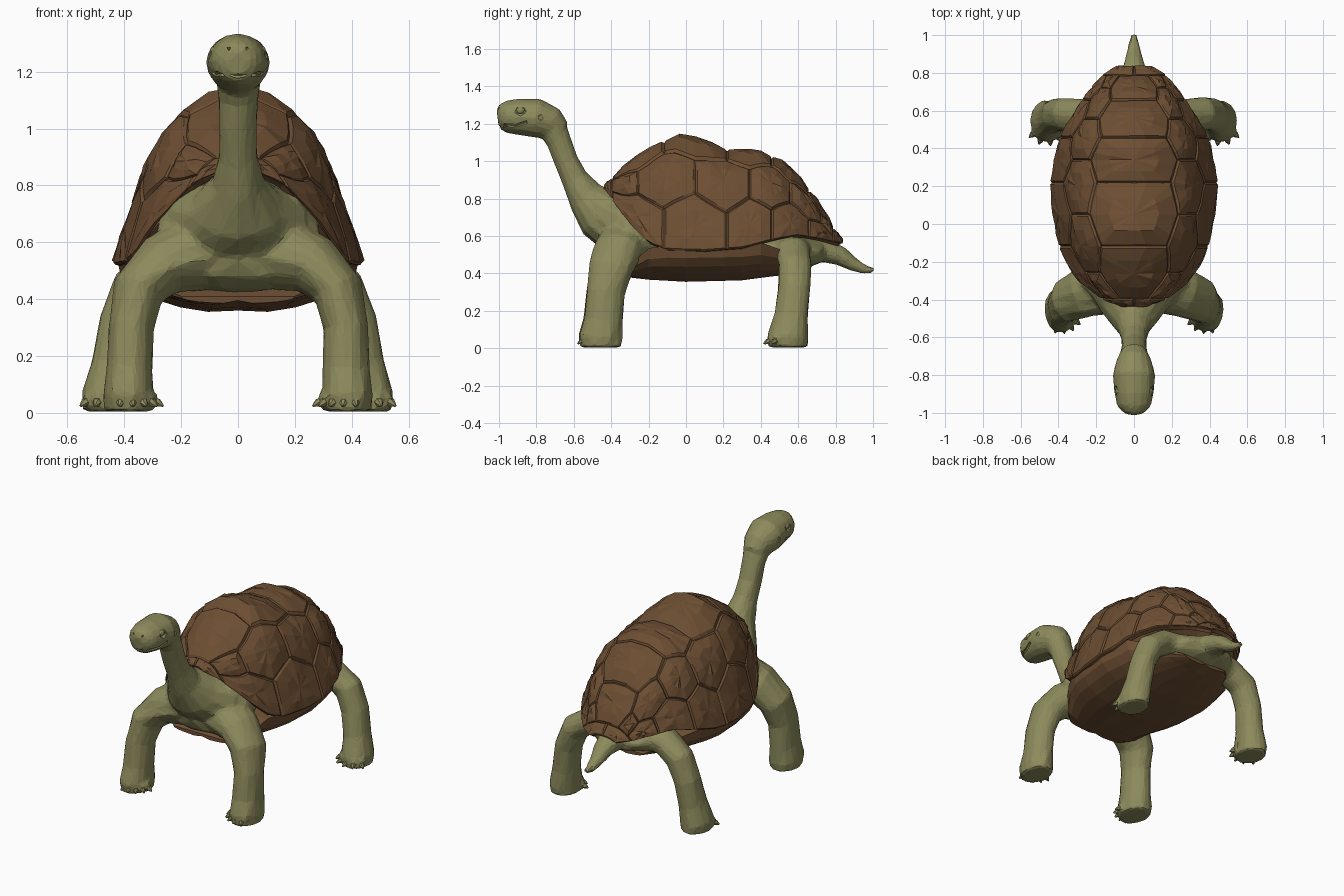
import bpy, bmesh, math, random
from mathutils import Vector, Matrix

if "Cube" in bpy.data.objects:
    bpy.data.objects.remove(bpy.data.objects["Cube"])

random.seed(4)


def material(name, rgb):
    m = bpy.data.materials.new(name)
    m.diffuse_color = (*rgb, 1)
    m.use_nodes = True
    m.node_tree.nodes["Principled BSDF"].inputs["Base Color"].default_value = m.diffuse_color
    return m


SKIN = material("olive skin", (0.265, 0.255, 0.107))
SHELL = material("brown shell", (0.153, 0.077, 0.033))


def finish(bm, name, mat, recalc=True):
    if recalc:
        bmesh.ops.recalc_face_normals(bm, faces=bm.faces[:])
    me = bpy.data.meshes.new(name)
    bm.to_mesh(me)
    bm.free()
    me.materials.append(mat)
    ob = bpy.data.objects.new(name, me)
    bpy.context.scene.collection.objects.link(ob)
    return ob


def interp(table, y):
    if y <= table[0][0]:
        return table[0][1]
    for (a, p), (b, q) in zip(table, table[1:]):
        if y <= b:
            return p + (q - p) * (y - a) / (b - a)
    return table[-1][1]


def loft(bm, rings):
    n = len(rings[0])
    for r, s in zip(rings, rings[1:]):
        for i in range(n):
            bm.faces.new((r[i], r[(i + 1) % n], s[(i + 1) % n], s[i]))
    bm.faces.new(rings[0])
    bm.faces.new(rings[-1])


def tube(bm, path, side, n=14, jitter=0.045):
    """Closed tube; path rows are x, y, z, radius across, radius along side."""
    pts = [Vector(p[:3]) for p in path]
    rings = []
    for i, p in enumerate(path):
        t = (pts[min(i + 1, len(pts) - 1)] - pts[max(i - 1, 0)]).normalized()
        u = Vector(side).cross(t).normalized()
        v = t.cross(u)
        ring = []
        for k in range(n):
            a = 2 * math.pi * k / n
            f = 1 + random.uniform(-jitter, jitter)
            ring.append(bm.verts.new(pts[i] + f * (u * p[3] * math.cos(a) + v * p[4] * math.sin(a))))
        rings.append(ring)
    loft(bm, rings)


def ball(bm, c, r, sub=2):
    m = Matrix.Translation(c) @ Matrix.Diagonal((*r, 1))
    bmesh.ops.create_icosphere(bm, subdivisions=sub, radius=1, matrix=m)


# ---- skin: neck, head, torso, tail and legs fused into one body ----
bm = bmesh.new()
X, Y = (1, 0, 0), (0, 1, 0)
tube(bm, [(0, -0.2, 0.62, 0.18, 0.24), (0, -0.37, 0.675, 0.175, 0.24), (0, -0.46, 0.725, 0.145, 0.16),
          (0, -0.535, 0.81, 0.1, 0.092), (0, -0.595, 0.905, 0.072, 0.07), (0, -0.642, 1.0, 0.064, 0.068),
          (0, -0.68, 1.11, 0.068, 0.072), (0, -0.73, 1.21, 0.085, 0.085)], X)
tube(bm, [(0, -1.008, 1.235, 0.045, 0.035), (0, -0.992, 1.237, 0.07, 0.065), (0, -0.96, 1.238, 0.086, 0.09),
          (0, -0.9, 1.238, 0.096, 0.103), (0, -0.8, 1.232, 0.104, 0.113), (0, -0.72, 1.2, 0.09, 0.092),
          (0, -0.67, 1.16, 0.06, 0.065)], X, 16, 0.012)
tube(bm, [(0, 0.6, 0.52, 0.09, 0.15), (0, 0.74, 0.525, 0.068, 0.085), (0, 0.83, 0.492, 0.05, 0.06),
          (0, 0.9, 0.445, 0.035, 0.042), (0, 0.96, 0.42, 0.024, 0.028), (0, 1.008, 0.418, 0.012, 0.013)], X)
ball(bm, (0, -0.25, 0.64), (0.3, 0.23, 0.22))
ball(bm, (0, -0.31, 0.535), (0.32, 0.16, 0.115))
ball(bm, (0, 0.52, 0.515), (0.28, 0.25, 0.105))
front_leg = [(0.385, -0.455, 0.005, 0.085, 0.112), (0.385, -0.455, 0.06, 0.092, 0.118),
             (0.382, -0.445, 0.15, 0.084, 0.105), (0.378, -0.43, 0.3, 0.08, 0.103),
             (0.352, -0.4, 0.43, 0.092, 0.118), (0.27, -0.365, 0.52, 0.108, 0.13),
             (0.12, -0.32, 0.57, 0.14, 0.15)]
hind_leg = [(0.458, 0.545, 0.005, 0.085, 0.105), (0.458, 0.545, 0.06, 0.09, 0.11),
            (0.44, 0.562, 0.17, 0.078, 0.09), (0.415, 0.578, 0.32, 0.076, 0.086),
            (0.365, 0.582, 0.44, 0.08, 0.088), (0.26, 0.57, 0.515, 0.08, 0.092),
            (0.1, 0.57, 0.53, 0.085, 0.11)]
CLAWED = ((0.385, -0.455, 195, 285), (0.458, 0.54, 205, 320))


def toes():
    """Foot direction and centre for each of five toes on every foot."""
    for s in (-1, 1):
        for cx, cy, a0, a1 in CLAWED:
            for k in range(5):
                a = math.radians(a0 + (a1 - a0) * k / 4)
                yield Vector((s * cx, cy, 0.0)), Vector((s * math.cos(a), math.sin(a), 0))


for s in (-1, 1):
    for leg in (front_leg, hind_leg):
        tube(bm, [(s * p[0], *p[1:]) for p in leg], Y)
for c, d in toes():
    ball(bm, c + d * 0.088 + Vector((0, 0, 0.045)), (0.026, 0.026, 0.034), 1)
body = finish(bm, "body_skin", SKIN)
mod = body.modifiers.new("fuse", 'REMESH')
mod.mode, mod.voxel_size = 'VOXEL', 0.013
mod = body.modifiers.new("soften", 'SMOOTH')
mod.factor, mod.iterations = 0.5, 3
mod = body.modifiers.new("facets", 'DECIMATE')
mod.ratio = 0.1

# ---- mouth, eye sockets, nostrils and ears cut into the head ----
bm = bmesh.new()
half = [(0.1, -0.85, 1.21), (0.091, -0.91, 1.19), (0.07, -0.962, 1.193)]
mouth = [(-x, y, z) for x, y, z in half] + [(0, -0.992, 1.186)] + half[::-1]
tube(bm, [(*p, 0.014, 0.009) for p in mouth], (0, 0, 1), 6, 0)
for s in (-1, 1):
    ball(bm, (s * 0.103, -0.885, 1.272), (0.024, 0.036, 0.03), 1)
    ball(bm, (s * 0.03, -0.985, 1.28), (0.011, 0.024, 0.011), 1)
    ball(bm, (s * 0.11, -0.775, 1.235), (0.014, 0.018, 0.022), 1)
cutter = finish(bm, "face_cutter", SKIN)
cutter.hide_render = True
mod = body.modifiers.new("face", 'BOOLEAN')
mod.operation, mod.object, mod.solver = 'DIFFERENCE', cutter, 'EXACT'

# ---- eyes ----
bm = bmesh.new()
for s in (-1, 1):
    ball(bm, (s * 0.082, -0.885, 1.272), (0.017, 0.024, 0.02))
finish(bm, "eyes", SKIN)

# ---- claws ----
bm = bmesh.new()
for c, d in toes():
    p, q, r = (c + d * t + Vector((0, 0, z)) for t, z in ((0.085, 0.04), (0.108, 0.036), (0.126, 0.024)))
    tube(bm, [(*p, 0.018, 0.018), (*q, 0.015, 0.015), (*r, 0.004, 0.004)], (0, 0, 1), 6, 0)
finish(bm, "claws", SKIN)

# ---- shell surface: y runs front to back, a runs from ridge (0) to rim (+-1) ----
TOP = [(-0.44, 0.875), (-0.38, 0.925), (-0.3, 1.0), (-0.15, 1.1), (-0.06, 1.14), (0.04, 1.13), (0.2, 1.07),
       (0.4, 1.055), (0.5, 1.01), (0.6, 0.925), (0.7, 0.79), (0.79, 0.64), (0.84, 0.585)]
RIM = [(-0.44, 0.855), (-0.4, 0.8), (-0.3, 0.66), (-0.2, 0.56), (-0.1, 0.525), (0.1, 0.52), (0.3, 0.535),
       (0.45, 0.575), (0.6, 0.605), (0.75, 0.58), (0.84, 0.56)]
WIDE = [(-0.44, 0.06), (-0.4, 0.17), (-0.3, 0.3), (-0.2, 0.365), (-0.1, 0.405), (0.1, 0.44), (0.22, 0.445),
        (0.4, 0.415), (0.5, 0.375), (0.6, 0.315), (0.7, 0.245), (0.79, 0.17), (0.84, 0.09)]


def surf(y, a):
    h = a * math.pi / 2
    slim = 1 - 0.15 * abs(math.sin(2 * h)) * math.sin(h) ** 2
    rim = interp(RIM, y)
    return Vector((interp(WIDE, y) * math.sin(h) * slim, y, rim + (interp(TOP, y) - rim) * math.cos(h)))


def shell_point(y, a, off):
    p, e = surf(y, a), 0.02
    n = (surf(y, a + e) - surf(y, a - e)).cross(surf(y + e, a) - surf(y - e, a)).normalized()
    if n.dot(p - Vector((0, 0.2, 0.55))) < 0:
        n = -n
    return p + n * off


# ---- shell liner with a thick rim ----
bm = bmesh.new()
rows = [-0.435, -0.4, -0.34, -0.27, -0.2, -0.1, 0, 0.1, 0.2, 0.3, 0.4, 0.5, 0.58, 0.66, 0.73, 0.79, 0.835]
grid = [[bm.verts.new(shell_point(y, k / 8, -0.014)) for k in range(-8, 9)] for y in rows]
for r, s in zip(grid, grid[1:]):
    for k in range(16):
        bm.faces.new((r[k], r[k + 1], s[k + 1], s[k]))
liner = finish(bm, "shell_liner", SHELL, False)
mod = liner.modifiers.new("thickness", 'SOLIDIFY')
mod.thickness, mod.offset = 0.022, (-1 if liner.data.polygons[0].normal.z > 0 else 1)


def scute(bm, outline, bulge):
    """Raised plate with a sunken border; outline is a polygon in (y, a)."""
    n = len(outline)
    pts = [Vector(outline[i]).lerp(Vector(outline[(i + 1) % n]), t / 3) for i in range(n) for t in range(3)]
    c = sum(pts, Vector((0, 0))) / len(pts)
    rings = []
    for scale, off, jit in ((1, -0.01, 0), (0.93, 0, 0.003), (0.5, bulge, 0.005)):
        rings.append([bm.verts.new(shell_point(*c.lerp(p, scale), off + random.uniform(-jit, jit))) for p in pts])
    mid = bm.verts.new(shell_point(*c, bulge))
    m = len(pts)
    for r, s in zip(rings, rings[1:]):
        for i in range(m):
            bm.faces.new((r[i], r[(i + 1) % m], s[(i + 1) % m], s[i]))
    for i in range(m):
        bm.faces.new((rings[-1][i], rings[-1][(i + 1) % m], mid))
    # keep every plate facing outward
    f0 = mid.link_faces[0]
    f0.normal_update()
    if f0.normal.dot(mid.co - Vector((0, 0.2, 0.5))) < 0:
        bmesh.ops.reverse_faces(bm, faces=list({f for r in rings for v in r for f in v.link_faces}))


# ---- scutes: ridge row, side rows, rim rows, end plates ----
B = [-0.40, -0.12, 0.22, 0.46, 0.66, 0.79]
E = []
for y0, y1 in zip(B, B[1:]):
    E += [y0, (y0 + y1) / 2]
E.append(B[-1])
upper = [(y, 0.4 if i % 2 else 0.31) for i, y in enumerate(E)]
lower = [(y, 0.66 if i % 2 else 0.76) for i, y in enumerate(E)]
bm = bmesh.new()
for i in range(0, 10, 2):
    right = upper[i:i + 3]
    scute(bm, right + [(y, -a) for y, a in right[::-1]], 0.007)
breaks = [0, 1, 3, 5, 7, 9, 10]
for s in (-1, 1):
    flip = lambda poly: [(y, s * a) for y, a in poly]
    for i, j in zip(breaks, breaks[1:]):
        scute(bm, flip(upper[i:j + 1] + lower[i:j + 1][::-1]), 0.01)
    for i in range(0, 10, 2):
        edge = [(y, 1) for y in E[i:i + 3]]
        scute(bm, flip(lower[i:i + 3] + edge[::-1]), 0.004)
    for y0, y1 in ((-0.44, -0.40), (0.79, 0.84)):
        scute(bm, flip([(y0, 0), (y1, 0), (y1, 1), (y0, 1)]), 0.003)
finish(bm, "shell_scutes", SHELL, False)

# ---- belly plate ----
B_WIDE = [(-0.36, 0.2), (-0.3, 0.28), (-0.2, 0.345), (-0.1, 0.39), (0, 0.41), (0.2, 0.428), (0.4, 0.395),
          (0.5, 0.32), (0.6, 0.23), (0.66, 0.16)]
B_TOP = [(-0.36, 0.41), (-0.28, 0.46), (-0.2, 0.535), (-0.1, 0.55), (0.3, 0.555), (0.45, 0.57), (0.55, 0.49),
         (0.66, 0.44)]
B_LOW = [(-0.36, 0.385), (-0.2, 0.362), (0, 0.35), (0.3, 0.358), (0.5, 0.385), (0.66, 0.415)]
bm = bmesh.new()
rings = []
for y in [-0.36, -0.3, -0.2, -0.1, 0, 0.1, 0.2, 0.3, 0.4, 0.5, 0.58, 0.66]:
    w, t, b = (interp(T, y) for T in (B_WIDE, B_TOP, B_LOW))
    ring = []
    for k in range(13):
        h = math.pi * k / 12
        drop = max(math.sin(h), 0) ** 0.8
        ring.append(bm.verts.new((w * math.cos(h), y, t - (t - b) * drop + (0.01 if k == 6 else 0))))
    rings.append(ring)
loft(bm, rings)
finish(bm, "belly_plate", SHELL)
